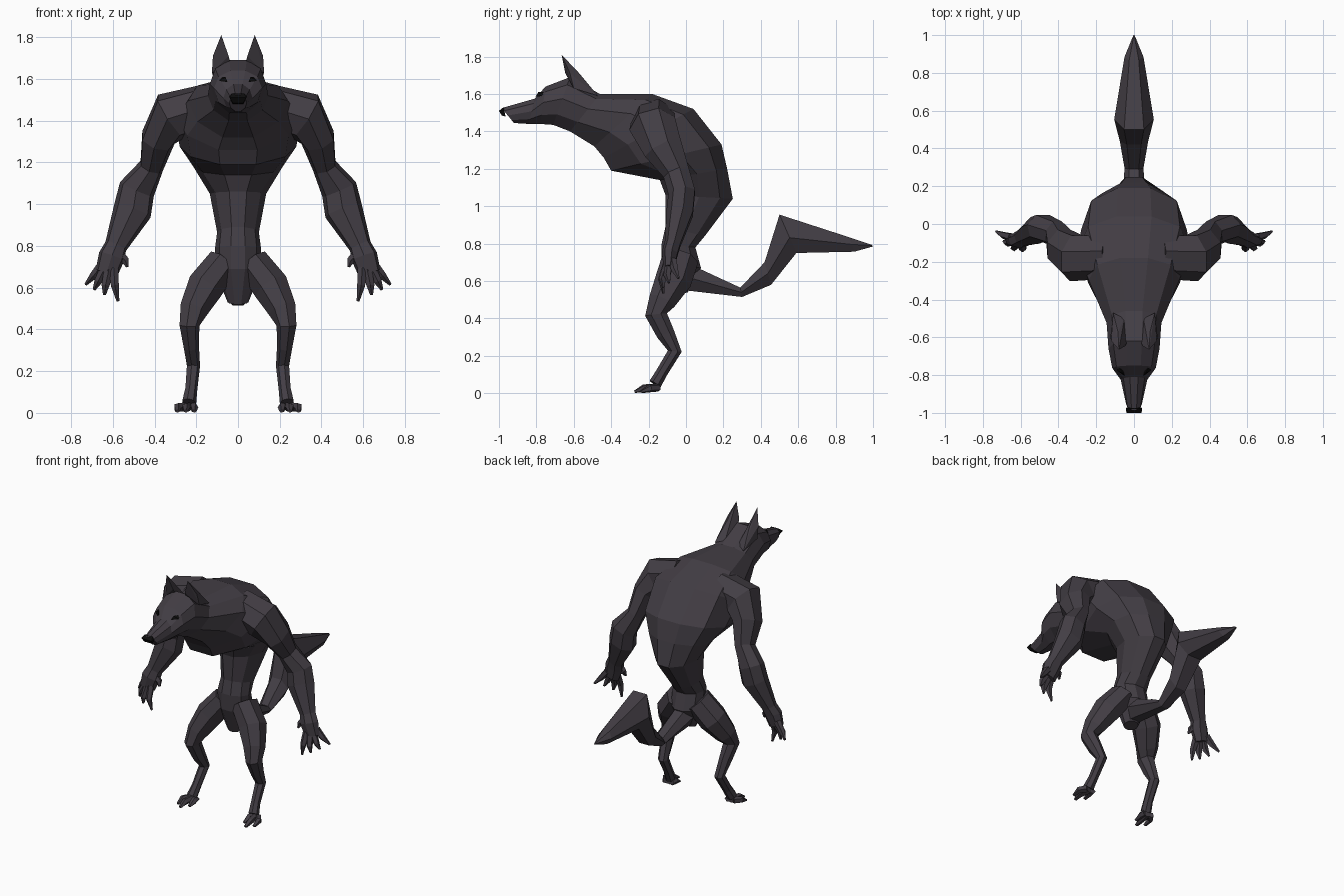
import bpy, bmesh, math
from mathutils import Vector as V


def material(name, rgb):
    m = bpy.data.materials.new(name)
    m.diffuse_color = (*rgb, 1)
    return m


FUR = material("dark_fur", (0.055, 0.047, 0.058))
BLACK = material("black", (0.004, 0.004, 0.004))


def finish(name, bm, mirror=False, mat=FUR):
    bmesh.ops.recalc_face_normals(bm, faces=bm.faces[:])
    me = bpy.data.meshes.new(name)
    bm.to_mesh(me)
    bm.free()
    me.materials.append(mat)
    ob = bpy.data.objects.new(name, me)
    bpy.context.collection.objects.link(ob)
    if mirror:
        mod = ob.modifiers.new("mirror", 'MIRROR')
        mod.use_mirror_merge = False
    return ob


def skin(bm, rings):
    """Bridge equal-length rings of points and cap both ends."""
    vs = [[bm.verts.new(p) for p in r] for r in rings]
    n = len(vs[0])
    for a, b in zip(vs, vs[1:]):
        for i in range(n):
            j = (i + 1) % n
            bm.faces.new((a[i], a[j], b[j], b[i]))
    bm.faces.new(vs[0])
    bm.faces.new(vs[-1])


def profile_loft(name, sections, n):
    """Sections: front y, z, back y, z, half width, shift of widest point."""
    bm, rings = bmesh.new(), []
    h = math.pi / n
    for fy, fz, by, bz, w, s in sections:
        f, b = V((0, fy, fz)), V((0, by, bz))
        ring = []
        for k in range(n):
            t = h + 2 * h * k
            c = math.cos(t) / math.cos(h)
            u = c + s * (1 - c * c)
            ring.append((f + b) / 2 + (b - f) / 2 * u + V((w * math.sin(t), 0, 0)))
        rings.append(ring)
    skin(bm, rings)
    return finish(name, bm)


def tube(bm, stations, ref, n=7):
    """Stations: x, y, z, radius along ref, radius across."""
    pts = [V(s[:3]) for s in stations]
    ref, rings = V(ref), []
    for i, s in enumerate(stations):
        t = (pts[min(i + 1, len(pts) - 1)] - pts[max(i - 1, 0)]).normalized()
        a = (ref - ref.dot(t) * t).normalized()
        b = t.cross(a)
        rings.append([pts[i] + a * s[3] * math.cos(q) + b * s[4] * math.sin(q)
                      for q in (2 * math.pi * (k + 0.5) / n for k in range(n))])
    skin(bm, rings)


def hull(name, pts, mirror=True, mat=FUR):
    bm = bmesh.new()
    for p in pts:
        bm.verts.new(p)
    bmesh.ops.convex_hull(bm, input=bm.verts[:])
    return finish(name, bm, mirror, mat)


# Torso, neck and head in one skin
profile_loft("body", [
    (-0.07, 0.52, 0.01, 0.54, 0.05, 0),
    (-0.13, 0.69, 0.08, 0.67, 0.11, 0),
    (-0.13, 0.80, 0.05, 0.78, 0.11, 0),
    (-0.11, 0.89, 0.10, 0.84, 0.10, 0),
    (-0.11, 1.06, 0.25, 1.04, 0.135, 0),
    (-0.14, 1.14, 0.22, 1.20, 0.21, 0.1),
    (-0.40, 1.19, 0.19, 1.33, 0.28, 0.25),
    (-0.44, 1.26, 0.04, 1.52, 0.30, 0.25),
    (-0.49, 1.32, -0.18, 1.60, 0.24, 0.25),
    (-0.62, 1.40, -0.46, 1.60, 0.145, 0.2),
    (-0.71, 1.435, -0.62, 1.69, 0.135, 0.1),
    (-0.78, 1.44, -0.75, 1.64, 0.115, 0.15),
    (-0.84, 1.44, -0.81, 1.575, 0.07, 0),
    (-0.92, 1.445, -0.985, 1.525, 0.042, 0)], 10)

# Bushy tail
profile_loft("tail", [
    (0.00, 0.55, 0.02, 0.69, 0.07, 0),
    (0.30, 0.515, 0.29, 0.565, 0.05, 0),
    (0.455, 0.58, 0.42, 0.70, 0.075, 0),
    (0.59, 0.75, 0.50, 0.955, 0.105, -0.2),
    (0.90, 0.757, 0.87, 0.835, 0.05, 0),
    (1.00, 0.785, 0.99, 0.795, 0.005, 0)], 6)

# Arms with hands
bm = bmesh.new()
tube(bm, [
    (0.14, -0.17, 1.47, 0.12, 0.11),
    (0.32, -0.175, 1.42, 0.13, 0.125),
    (0.385, -0.12, 1.31, 0.11, 0.085),
    (0.415, -0.05, 1.18, 0.075, 0.06),
    (0.485, -0.02, 1.07, 0.075, 0.09),
    (0.505, -0.03, 0.97, 0.075, 0.095),
    (0.585, -0.07, 0.80, 0.045, 0.055),
    (0.605, -0.085, 0.75, 0.045, 0.065),
    (0.63, -0.09, 0.67, 0.03, 0.055)], (0, 1, 0))
# fingers: base, knuckle, tip
for base, mid, tip in [
        ((0.65, -0.07, 0.71), (0.69, -0.06, 0.66), (0.73, -0.04, 0.615)),
        ((0.64, -0.09, 0.69), (0.67, -0.10, 0.63), (0.69, -0.09, 0.59)),
        ((0.62, -0.10, 0.68), (0.635, -0.125, 0.61), (0.64, -0.12, 0.565)),
        ((0.595, -0.10, 0.69), (0.59, -0.13, 0.61), (0.575, -0.12, 0.535)),
        ((0.58, -0.09, 0.77), (0.54, -0.09, 0.73), (0.53, -0.10, 0.70))]:
    tube(bm, [(*base, 0.024, 0.024), (*mid, 0.02, 0.02), (*tip, 0.007, 0.007)], (0, 1, 0), 5)
finish("arm", bm, True)

# Legs with backward hocks
bm = bmesh.new()
tube(bm, [
    (0.07, -0.03, 0.72, 0.08, 0.10),
    (0.16, -0.07, 0.60, 0.09, 0.10),
    (0.215, -0.13, 0.49, 0.07, 0.075),
    (0.235, -0.16, 0.42, 0.05, 0.06),
    (0.225, -0.11, 0.32, 0.038, 0.05),
    (0.215, -0.06, 0.225, 0.033, 0.038),
    (0.225, -0.13, 0.11, 0.03, 0.032),
    (0.235, -0.165, 0.05, 0.035, 0.035)], (1, 0, 0))
# toes
for x, y in [(0.21, -0.23), (0.25, -0.275), (0.29, -0.24)]:
    tube(bm, [(0.235 + (x - 0.245) * 0.5, -0.15, 0.03, 0.025, 0.022),
              (x, y + 0.05, 0.027, 0.02, 0.022),
              (x, y, 0.008, 0.012, 0.007)], (1, 0, 0), 5)
finish("leg", bm, True)

# Ears
hull("ear", [(0.035, -0.62, 1.67), (0.125, -0.60, 1.63), (0.11, -0.47, 1.59),
             (0.05, -0.50, 1.61), (0.045, -0.645, 1.71), (0.12, -0.62, 1.71),
             (0.085, -0.57, 1.71), (0.08, -0.665, 1.81)])

# Eyes and nose
hull("eye", [(0.05, -0.805, 1.585), (0.085, -0.745, 1.61), (0.09, -0.775, 1.59),
             (0.06, -0.79, 1.61), (0.06, -0.76, 1.59)], mat=BLACK)
hull("nose", [(sx * w, y, z) for sx in (-1, 1) for w, y, z in
              [(0.03, -0.975, 1.53), (0.043, -0.975, 1.515), (0.04, -1.0, 1.51),
               (0.025, -0.965, 1.48), (0.025, -0.985, 1.485)]], False, BLACK)
